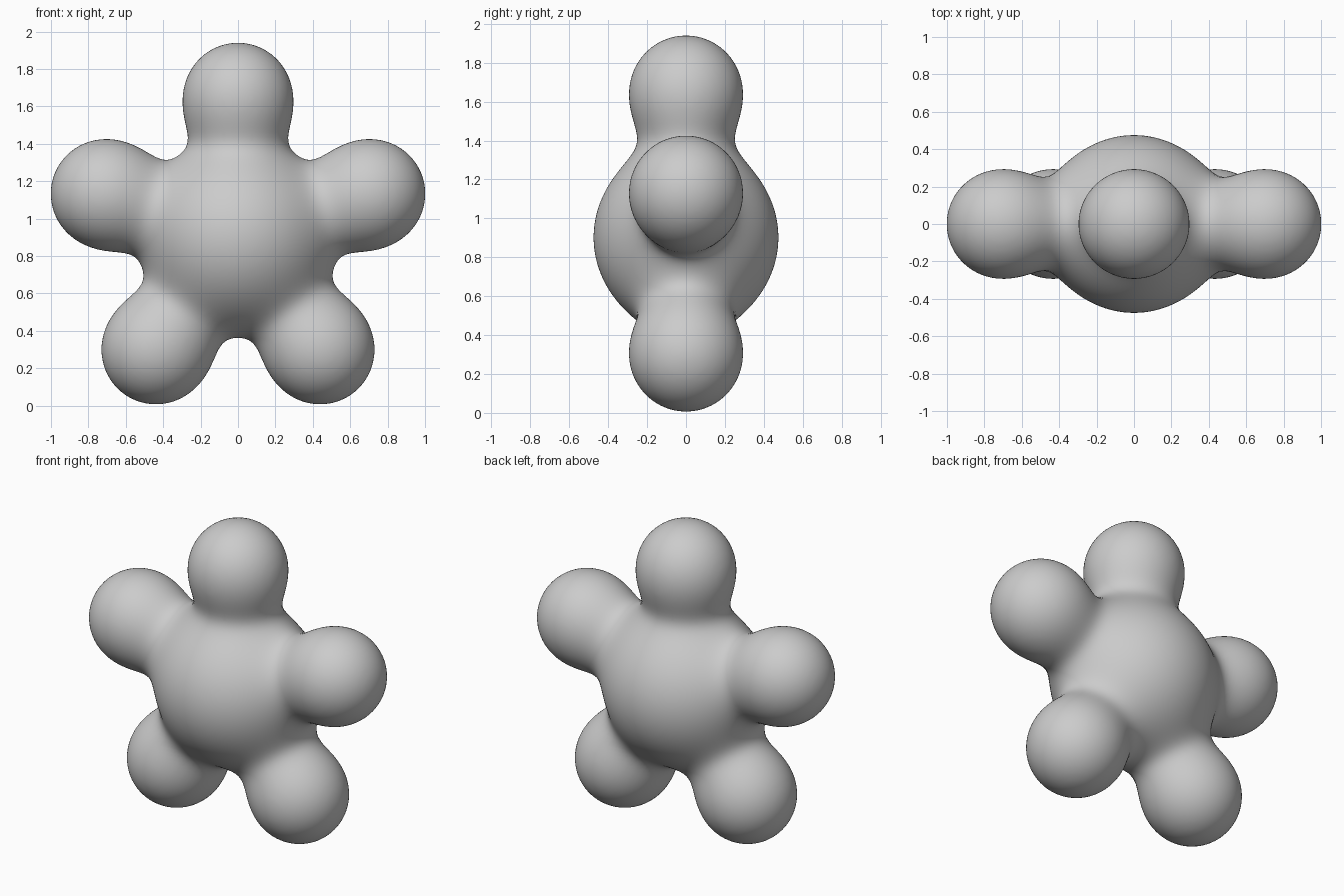
import bpy, bmesh, math
from mathutils import Vector, Matrix

if "Cube" in bpy.data.objects:
    bpy.data.objects.remove(bpy.data.objects["Cube"])

CENTRE = Vector((0, 0, 0.902))
ARM_REACH, ARM_R, CORE_R = 0.75, 0.287, 0.473
BLEND = 0.108  # softness of the joins between balls

dirs = [Vector((math.cos(a), 0, math.sin(a)))
        for a in (math.radians(90 + 72 * i) for i in range(5))]
balls = [(CENTRE, CORE_R)] + [(CENTRE + d * ARM_REACH, ARM_R) for d in dirs]


def project(p):
    """Move a point onto the soft union of all balls."""
    for _ in range(6):
        total, grad = 0.0, Vector()
        for c, r in balls:
            v = p - c
            dist = max(v.length, 1e-6)
            w = math.exp(-(dist - r) / BLEND)
            total += w
            grad += v * (w / dist)
        grad /= total
        step = grad * (-BLEND * math.log(total) / max(grad.length_squared, 0.1))
        if step.length > 0.08:
            step *= 0.08 / step.length
        p = p - step
    return p


# Rough body: core ball plus overlapping balls along each arm
bm = bmesh.new()
rough = [(CENTRE, 0.49)]
for d in dirs:
    rough += [(CENTRE + d * t, r) for t, r in ((0.45, 0.27), (0.6, 0.27), (ARM_REACH, ARM_R))]
for c, r in rough:
    bmesh.ops.create_icosphere(bm, subdivisions=4, radius=r, matrix=Matrix.Translation(c))
mesh = bpy.data.meshes.new("star_body")
bm.to_mesh(mesh)
bm.free()
body = bpy.data.objects.new("star_body", mesh)
bpy.context.collection.objects.link(body)
bpy.context.view_layer.objects.active = body
body.select_set(True)

# Fuse into a single skin
mod = body.modifiers.new("fuse", 'REMESH')
mod.mode = 'VOXEL'
mod.voxel_size = 0.025
bpy.ops.object.modifier_apply(modifier=mod.name)

# Relax the skin and settle it on the soft blended surface
bm = bmesh.new()
bm.from_mesh(body.data)
for _ in range(3):
    for _ in range(3):
        bmesh.ops.smooth_vert(bm, verts=bm.verts, factor=0.5,
                              use_axis_x=True, use_axis_y=True, use_axis_z=True)
    for v in bm.verts:
        v.co = project(v.co.copy())
bmesh.ops.recalc_face_normals(bm, faces=bm.faces)
for f in bm.faces:
    f.smooth = True
bm.to_mesh(body.data)
bm.free()
